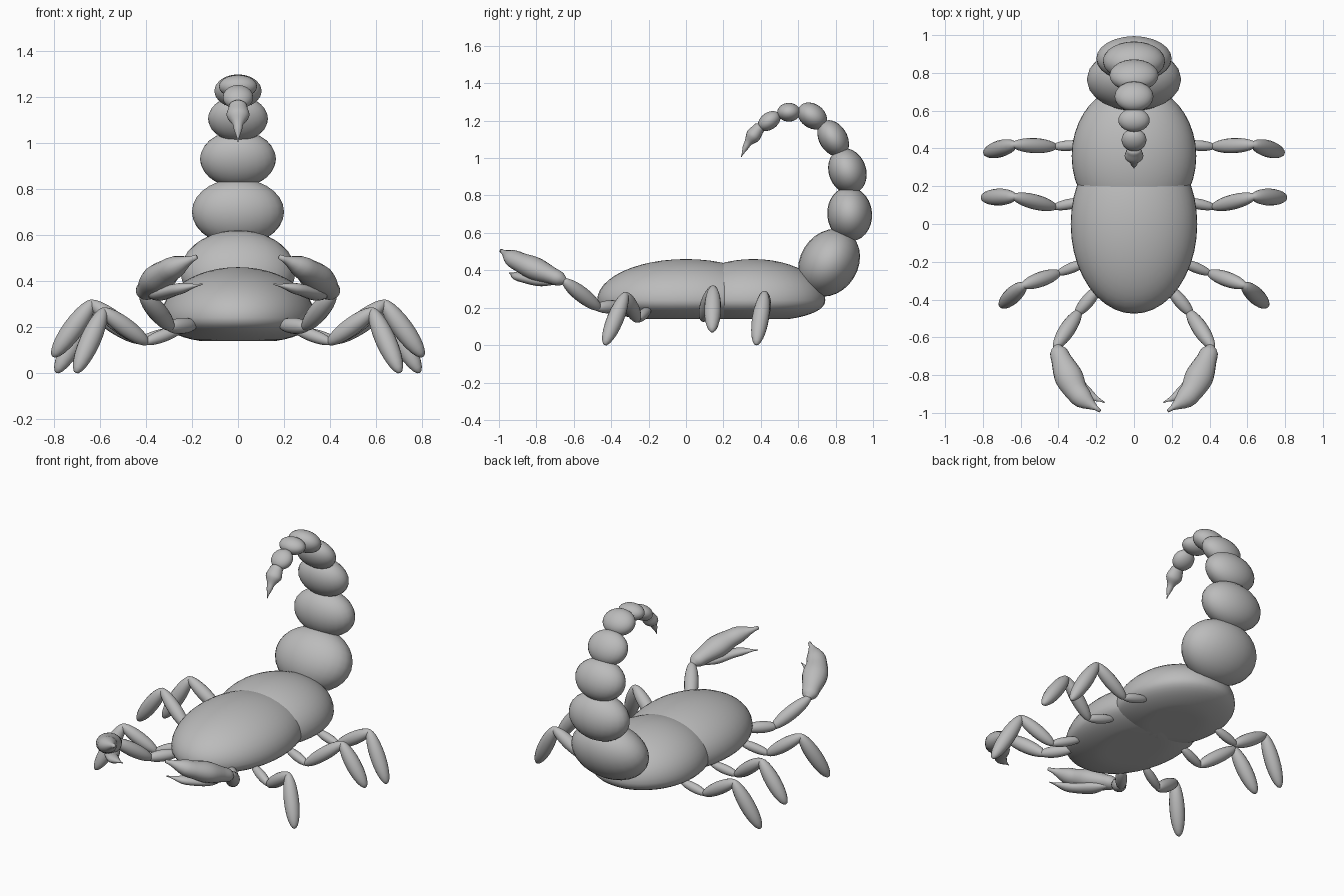
import bpy, bmesh, math
from mathutils import Vector, Matrix

if "Cube" in bpy.data.objects:
    bpy.data.objects.remove(bpy.data.objects["Cube"])

grey = bpy.data.materials.new("shell grey")
grey.use_nodes = True
grey.diffuse_color = (0.5, 0.5, 0.5, 1)
grey.node_tree.nodes["Principled BSDF"].inputs["Base Color"].default_value = (0.5, 0.5, 0.5, 1)


def finish(bm, name):
    bmesh.ops.recalc_face_normals(bm, faces=bm.faces)
    for f in bm.faces:
        f.smooth = True
    mesh = bpy.data.meshes.new(name)
    bm.to_mesh(mesh)
    bm.free()
    mesh.materials.append(grey)
    obj = bpy.data.objects.new(name, mesh)
    bpy.context.collection.objects.link(obj)
    return obj


def ellipsoid(name, centre, radii, rot=Matrix(), u=24, v=14):
    bm = bmesh.new()
    bmesh.ops.create_uvsphere(bm, u_segments=u, v_segments=v, radius=1)
    bm.transform(Matrix.Translation(centre) @ rot @ Matrix.Diagonal((*radii, 1)))
    return finish(bm, name)


def body_shell(name, y, ry, rx, z=0.24, up=0.22, down=0.1):
    # Domed back with a shallow, flattened belly
    bm = bmesh.new()
    bmesh.ops.create_uvsphere(bm, u_segments=40, v_segments=24, radius=1)
    for vert in bm.verts:
        c = vert.co
        h = c.z * up if c.z > 0 else -down * min(1, 1.15 * abs(c.z) ** 0.9)
        vert.co = (c.x * rx, y + c.y * ry, z + h)
    return finish(bm, name)


def limb(name, a, b, r):
    # Slim ellipsoid reaching from a to b
    a, b = Vector(a), Vector(b)
    rot = (b - a).to_track_quat('Z', 'Y').to_matrix().to_4x4()
    return ellipsoid(name, (a + b) / 2, (r, r, (b - a).length / 2), rot, 16, 12)


def loft(name, path, wide, thick, sides=16, steps=5):
    # Smooth tapering form through path points, with oval sections
    pts = [Vector(p) for p in path]
    n = (len(pts) - 1) * steps
    ends = [2 * pts[0] - pts[1]] + pts + [2 * pts[-1] - pts[-2]]

    def sample(i):
        k = min(i // steps, len(pts) - 2)
        t = i / steps - k
        p0, p1, p2, p3 = ends[k:k + 4]
        pos = 0.5 * (2 * p1 + (p2 - p0) * t + (2 * p0 - 5 * p1 + 4 * p2 - p3) * t ** 2
                     + (3 * p1 - p0 - 3 * p2 + p3) * t ** 3)
        mix = lambda w: w[k] + (w[k + 1] - w[k]) * t * t * (3 - 2 * t)
        return pos, mix(wide), mix(thick)

    data = [sample(i) for i in range(n + 1)]
    bm = bmesh.new()
    rings = []
    for i, (pos, w, h) in enumerate(data):
        d = (data[min(i + 1, n)][0] - data[max(i - 1, 0)][0]).normalized()
        side = d.cross(Vector((0, 0, 1))).normalized()
        up = side.cross(d)
        rings.append([bm.verts.new(pos + side * w * math.cos(a) + up * h * math.sin(a))
                      for a in (math.tau * j / sides for j in range(sides))])
    for r, s in zip(rings, rings[1:]):
        for j in range(sides):
            k = (j + 1) % sides
            bm.faces.new((r[j], r[k], s[k], s[j]))
    bm.faces.new(rings[0])
    bm.faces.new(rings[-1])
    return finish(bm, name)


# Body
body_shell("front_body", 0.0, 0.475, 0.335)
body_shell("rear_body", 0.36, 0.385, 0.33)

# Tail: y, z, half width, half length, half depth, lean towards the front (degrees)
tail = [
    (0.765, 0.44, 0.25, 0.19, 0.155, -32),
    (0.875, 0.70, 0.20, 0.145, 0.12, 5),
    (0.863, 0.93, 0.165, 0.125, 0.10, 20),
    (0.787, 1.105, 0.13, 0.105, 0.075, 32),
    (0.675, 1.225, 0.103, 0.085, 0.065, 55),
    (0.55, 1.245, 0.083, 0.062, 0.05, 90),
    (0.445, 1.198, 0.066, 0.066, 0.046, 125),
]
for i, (y, z, rx, length, depth, lean) in enumerate(tail):
    ellipsoid(f"tail_segment_{i + 1}", (0, y, z), (rx, depth, length),
              Matrix.Rotation(math.radians(lean), 4, 'X'))

# Stinger
loft("stinger", [(0, 0.41, 1.18), (0, 0.39, 1.16), (0, 0.36, 1.12), (0, 0.325, 1.07), (0, 0.295, 1.005)],
     (0.008, 0.04, 0.05, 0.02, 0.002), (0.008, 0.032, 0.04, 0.018, 0.002))

# Legs: joints from body to foot, drawn for the left side
legs = {
    "front": [(0.25, -0.2, 0.19), (0.40, -0.26, 0.135), (0.585, -0.325, 0.27), (0.705, -0.435, 0.0)],
    "middle": [(0.27, 0.12, 0.18), (0.42, 0.09, 0.14), (0.635, 0.145, 0.305), (0.805, 0.14, 0.07)],
    "rear": [(0.27, 0.42, 0.18), (0.42, 0.41, 0.14), (0.635, 0.42, 0.275), (0.79, 0.375, 0.0)],
}
for side, m in (("left", 1), ("right", -1)):
    flip = lambda p: Vector((m * p[0], p[1], p[2]))
    for which, joints in legs.items():
        j = [flip(p) for p in joints]
        for part, r, a, b in zip(("hip", "thigh", "foot"), (0.028, 0.04, 0.045), j, j[1:]):
            over = (b - a).normalized() * 0.015
            limb(f"{side}_{which}_leg_{part}", a - over, b if part == "foot" else b + over, r)
    # Claw arm
    limb(f"{side}_arm_base", flip((0.18, -0.33, 0.21)), flip((0.31, -0.485, 0.2)), 0.035)
    limb(f"{side}_arm", flip((0.285, -0.455, 0.19)), flip((0.42, -0.66, 0.35)), 0.042)
    # Pincer with a broad upper finger and a thin lower one
    upper = [(0.41, -0.63, 0.335), (0.395, -0.69, 0.36), (0.345, -0.81, 0.41),
             (0.285, -0.91, 0.455), (0.18, -0.99, 0.505)]
    lower = [(0.39, -0.67, 0.335), (0.335, -0.79, 0.345), (0.26, -0.89, 0.365), (0.155, -0.945, 0.386)]
    loft(f"{side}_claw_upper", [flip(p) for p in upper],
         (0.01, 0.05, 0.075, 0.058, 0.008), (0.01, 0.042, 0.062, 0.05, 0.01))
    loft(f"{side}_claw_lower", [flip(p) for p in lower],
         (0.012, 0.045, 0.035, 0.003), (0.012, 0.03, 0.025, 0.003))
